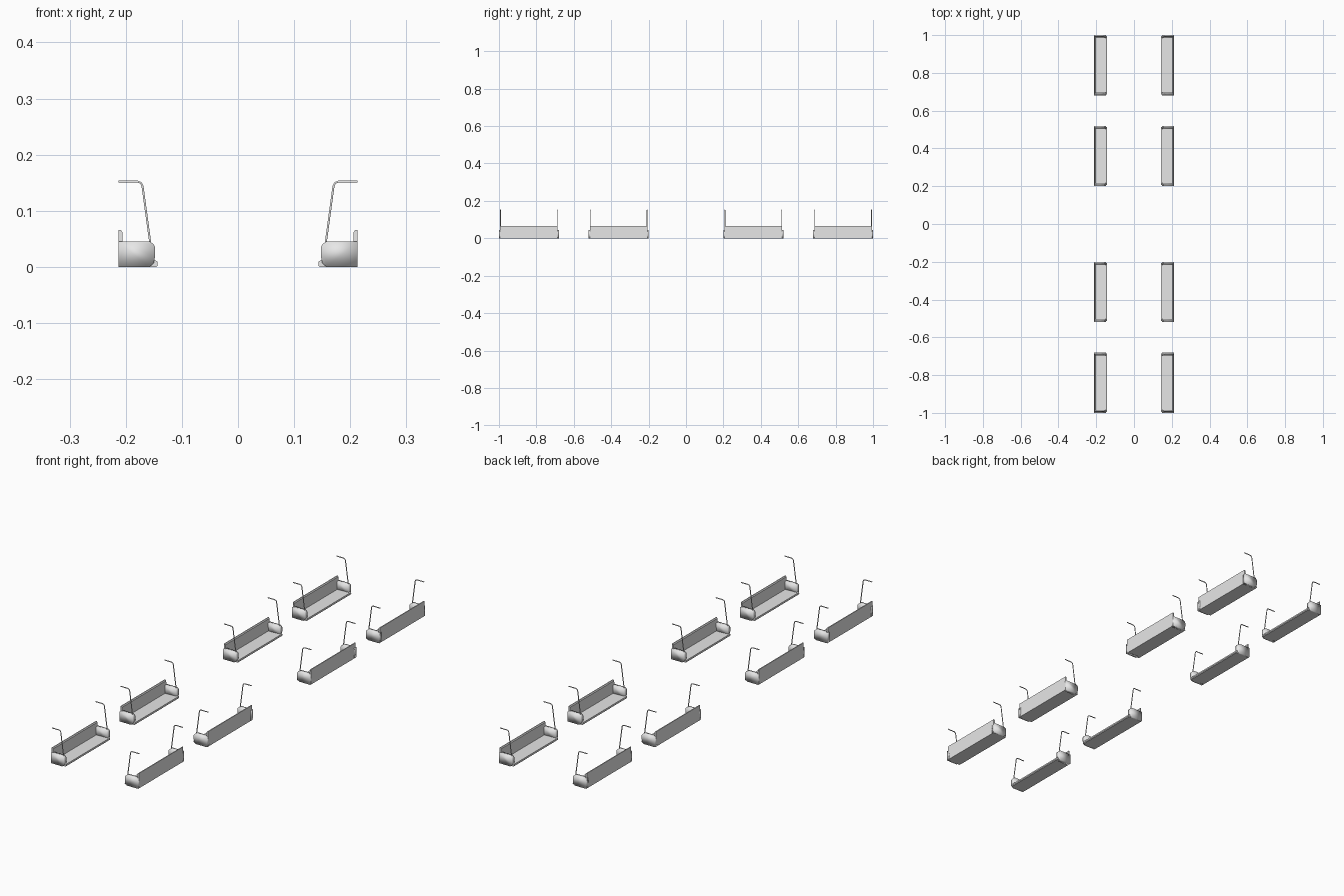
import bpy, bmesh, math

if "Cube" in bpy.data.objects:
    bpy.data.objects.remove(bpy.data.objects["Cube"])


def material(name, rgb):
    m = bpy.data.materials.new(name)
    m.diffuse_color = (*rgb, 1)
    m.use_nodes = True
    m.node_tree.nodes["Principled BSDF"].inputs["Base Color"].default_value = m.diffuse_color
    return m


GREY = material("light grey", (0.80, 0.80, 0.80))
HALF = 0.16   # half the length of one bench


def extrude(name, loops, smooth=False):
    """Skin a list of equal-length rings and cap both ends."""
    bm = bmesh.new()
    rings = [[bm.verts.new(p) for p in ring] for ring in loops]
    n = len(rings[0])
    for a, b in zip(rings, rings[1:]):
        for i in range(n):
            j = (i + 1) % n
            bm.faces.new((a[i], a[j], b[j], b[i]))
    bm.faces.new(rings[0])
    bm.faces.new(rings[-1])
    bmesh.ops.recalc_face_normals(bm, faces=bm.faces[:])
    for f in bm.faces:
        f.smooth = smooth
    me = bpy.data.meshes.new(name)
    bm.to_mesh(me)
    bm.free()
    me.materials.append(GREY)
    ob = bpy.data.objects.new(name, me)
    bpy.context.collection.objects.link(ob)
    return ob


def ring(profile, y):
    return [(x, y, z) for x, z in profile]


# Profiles in x (outer wall at 0.213, aisle at 0.144) and z
seat_profile = [(0.213, 0), (0.146, 0), (0.143, 0.003), (0.144, 0.010),
                (0.148, 0.012), (0.205, 0.010), (0.206, 0.062),
                (0.209, 0.066), (0.213, 0.066)]
panel_profile = [(0.213, 0.0), (0.158, 0.0), (0.150, 0.007), (0.148, 0.018),
                 (0.148, 0.036), (0.151, 0.041), (0.157, 0.045), (0.213, 0.045)]


def build_pole(y):
    # Bent grab rail: leaning upright, rounded corner, bar to the wall
    path = [(0.156, 0.040), (0.1695, 0.139), (0.1705, 0.145),
            (0.1735, 0.150), (0.179, 0.152), (0.213, 0.152)]
    cu = bpy.data.curves.new("grab_rail", "CURVE")
    cu.dimensions = "3D"
    cu.bevel_depth = 0.002
    cu.bevel_resolution = 1
    cu.use_fill_caps = True
    sp = cu.splines.new("POLY")
    sp.points.add(len(path) - 1)
    for p, (x, z) in zip(sp.points, path):
        p.co = (x, y, z, 1)
    sp.use_smooth = True
    cu.materials.append(GREY)
    ob = bpy.data.objects.new("grab_rail", cu)
    bpy.context.collection.objects.link(ob)
    return ob


# One bench: seat with backrest, two softly shaded end panels, two rails
parts = [extrude("bench_seat", [ring(seat_profile, -HALF + 0.006),
                                ring(seat_profile, HALF - 0.006)])]
for s in (-1, 1):
    parts.append(extrude("end_panel", [
        ring(panel_profile, s * (HALF - 0.016)),
        ring(panel_profile, s * HALF)], smooth=True))
    parts.append(build_pole(s * (HALF - 0.008)))

# Repeat the bench along both walls, turned round for the left wall
for yc in (-0.84, -0.36, 0.36, 0.84):
    for turn in (0, math.pi):
        for p in parts:
            c = bpy.data.objects.new(p.name, p.data)
            c.location = (0, yc, 0)
            c.rotation_euler = (0, 0, turn)
            bpy.context.collection.objects.link(c)
for p in parts:
    bpy.data.objects.remove(p)
